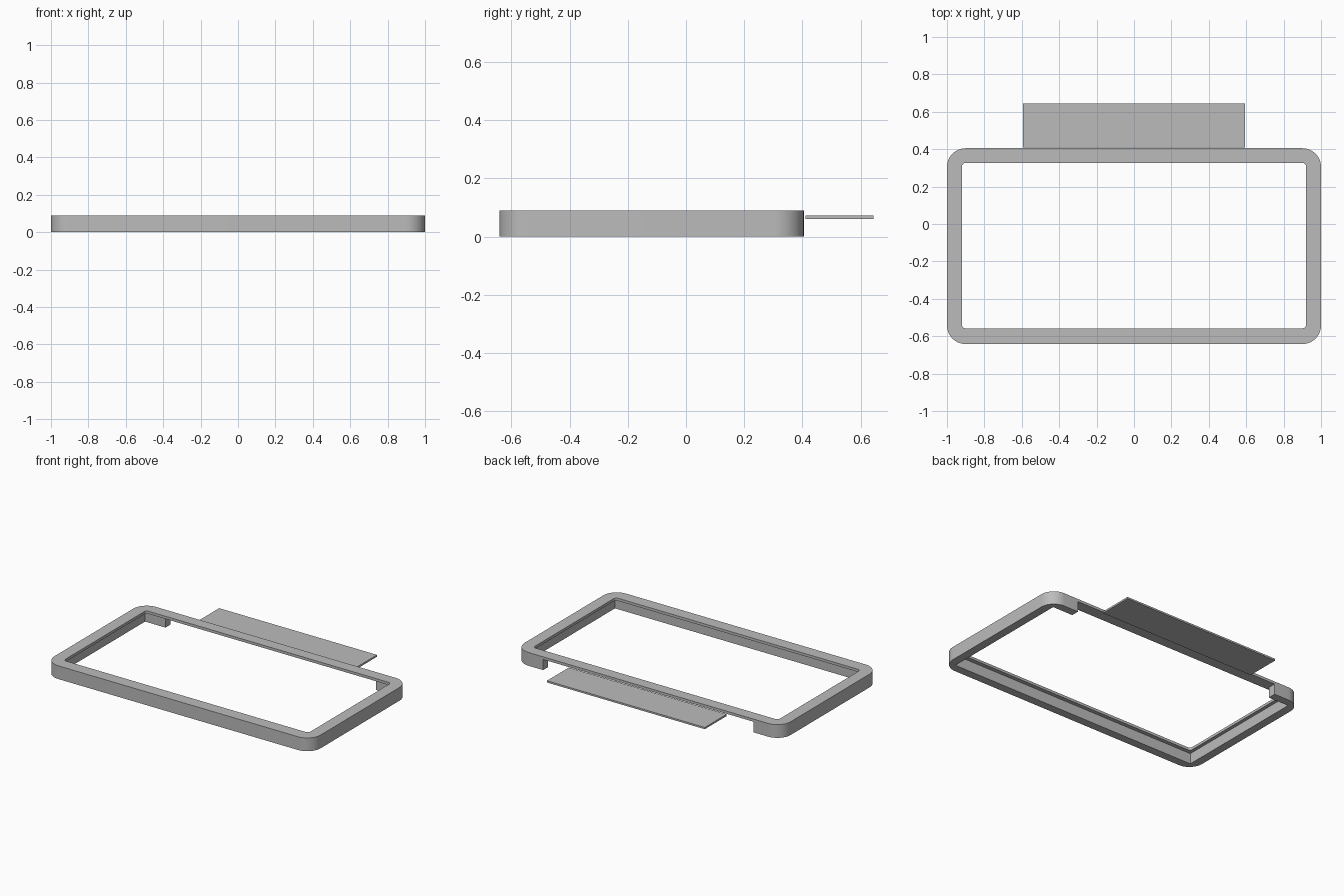
import bpy
import bmesh
from math import cos, sin, pi, radians

if "Cube" in bpy.data.objects:
    bpy.data.objects.remove(bpy.data.objects["Cube"], do_unlink=True)

grey = bpy.data.materials.new("mid_grey")
grey.use_nodes = True
colour = (0.5, 0.5, 0.5, 1)
grey.diffuse_color = colour
grey.node_tree.nodes["Principled BSDF"].inputs["Base Color"].default_value = colour

BACK, FRONT = 0.405, -0.642   # outer depth limits
TOP, LIP = 0.09, 0.072        # frame height and underside of the lip


def rounded_rect(x, y0, y1, r, steps):
    """Counter-clockwise outline, symmetric in x, with rounded corners."""
    corners = [(x - r, y1 - r), (r - x, y1 - r), (r - x, y0 + r), (x - r, y0 + r)]
    return [(cx + r * cos((q + i / steps) * pi / 2), cy + r * sin((q + i / steps) * pi / 2))
            for q, (cx, cy) in enumerate(corners) for i in range(steps + 1)]


def prism(name, outline, z0, z1):
    """Extrude a flat outline between two heights."""
    bm = bmesh.new()
    face = bm.faces.new([bm.verts.new((x, y, z0)) for x, y in outline])
    grown = bmesh.ops.extrude_face_region(bm, geom=[face])["geom"]
    bmesh.ops.translate(bm, vec=(0, 0, z1 - z0),
                        verts=[v for v in grown if isinstance(v, bmesh.types.BMVert)])
    bmesh.ops.recalc_face_normals(bm, faces=bm.faces)
    mesh = bpy.data.meshes.new(name)
    bm.to_mesh(mesh)
    bm.free()
    mesh.materials.append(grey)
    obj = bpy.data.objects.new(name, mesh)
    bpy.context.collection.objects.link(obj)
    return obj


def cut(target, cutter):
    """Subtract the cutter, then remove it."""
    cutter.hide_render = True
    mod = target.modifiers.new("cut", "BOOLEAN")
    mod.operation, mod.solver, mod.object = "DIFFERENCE", "EXACT", cutter
    bpy.context.view_layer.objects.active = target
    bpy.ops.object.modifier_apply(modifier=mod.name)
    bpy.data.objects.remove(cutter, do_unlink=True)


# Rounded rectangular frame
frame = prism("frame", rounded_rect(1, FRONT, BACK, 0.1, 12), 0, TOP)

# Recess below the lip, open through the rear wall
side, inner, gap = 0.943, 0.35, 0.79
recess = [(-side, -0.585), (side, -0.585), (side, inner), (gap, inner),
          (gap, 0.6), (-gap, 0.6), (-gap, inner), (-side, inner)]
cut(frame, prism("recess_cutter", recess, -0.1, LIP))

# Window through the lip
cut(frame, prism("window_cutter", rounded_rect(0.92, -0.558, 0.327, 0.02, 5), -0.2, 0.2))

# Thin plate behind the frame
w = 0.593
prism("rear_plate", [(-w, 0.41), (w, 0.41), (w, 0.645), (-w, 0.645)], 0.06, LIP)

# Smooth rounded corners with sharp edges kept
bpy.ops.object.select_all(action="DESELECT")
frame.select_set(True)
bpy.context.view_layer.objects.active = frame
bpy.ops.object.shade_smooth_by_angle(angle=radians(30))
